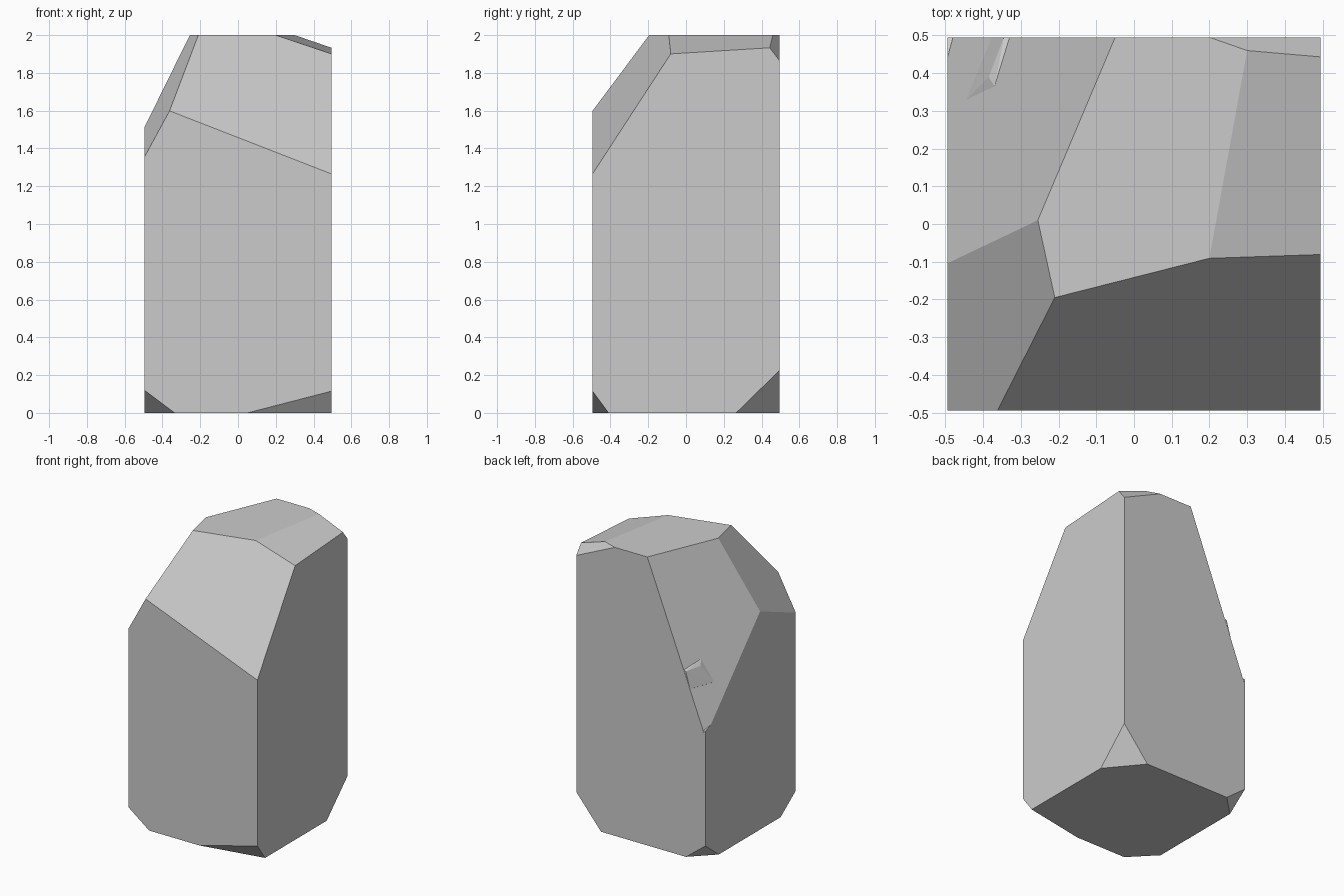
import bpy, bmesh
from mathutils import Vector

if "Cube" in bpy.data.objects:
    bpy.data.objects.remove(bpy.data.objects["Cube"])

H = 0.495            # half width of the block
CENTRE = Vector((0, 0, 1))


def finish(bm, name):
    bmesh.ops.recalc_face_normals(bm, faces=bm.faces)
    mesh = bpy.data.meshes.new(name)
    bm.to_mesh(mesh)
    bm.free()
    obj = bpy.data.objects.new(name, mesh)
    bpy.context.collection.objects.link(obj)
    return obj


def slice_off(bm, a, b, c):
    """Cut away everything beyond the plane through three points."""
    a, b, c = Vector(a), Vector(b), Vector(c)
    n = (b - a).cross(c - a).normalized()
    if n.dot(CENTRE - a) > 0:
        n = -n
    res = bmesh.ops.bisect_plane(
        bm, geom=bm.verts[:] + bm.edges[:] + bm.faces[:], dist=1e-5,
        plane_co=a, plane_no=n, clear_outer=True)
    rim = [e for e in res["geom_cut"] if isinstance(e, bmesh.types.BMEdge)]
    bmesh.ops.contextual_create(bm, geom=rim)


def hull(name, points):
    bm = bmesh.new()
    for p in points:
        bm.verts.new(p)
    bmesh.ops.convex_hull(bm, input=bm.verts[:])
    return finish(bm, name)


# Main rock: a tall block with planar chips knocked off
bm = bmesh.new()
bmesh.ops.create_cube(bm, size=1)
for v in bm.verts:
    v.co = Vector((v.co.x * 2 * H, v.co.y * 2 * H, v.co.z * 2 + 1))

cuts = [
    # upper slopes: front, front left, back left, right, back right
    ((-0.365, -H, 1.6), (H, -H, 1.265), (-0.21, -0.195, 2)),
    ((-H, -H, 1.355), (-0.21, -0.195, 2), (-0.255, 0.01, 2)),
    ((-0.255, 0.01, 2), (-0.05, H, 2), (-H, -0.102, 1.51)),
    ((0.2, -0.09, 2), (0.3, 0.46, 2), (H, -0.09, 1.9)),
    ((0.2, H, 2), (0.3, 0.46, 2), (H, H, 1.865)),
    # bottom corners
    ((-H, -H, 0.12), (-0.335, -H, 0), (-H, -0.33, 0)),
    ((H, -H, 0.115), (0.05, -H, 0), (H, -0.41, 0)),
    ((H, H, 0.225), (H, 0.265, 0), (0.305, H, 0)),
    ((-H, H, 0.115), (-0.346, H, 0), (-H, 0.348, 0)),
]
for cut in cuts:
    slice_off(bm, *cut)
finish(bm, "rock")

# Small raised chip on the back left slope
hull("rock_chip", [(-0.445, 0.33, 1.176), (-0.385, 0.39, 1.295),
                   (-0.37, 0.365, 1.329), (-0.345, H, 1.285),
                   (-0.33, H, 1.291), (-0.377, H, 1.172),
                   (-0.36, 0.47, 1.15)])

# Tiny raised tip on the back left corner
hull("corner_chip", [(-H, H, 0.91), (-H, 0.44, 0.932),
                     (-0.48, H, 0.911), (-H, H, 0.86)])
